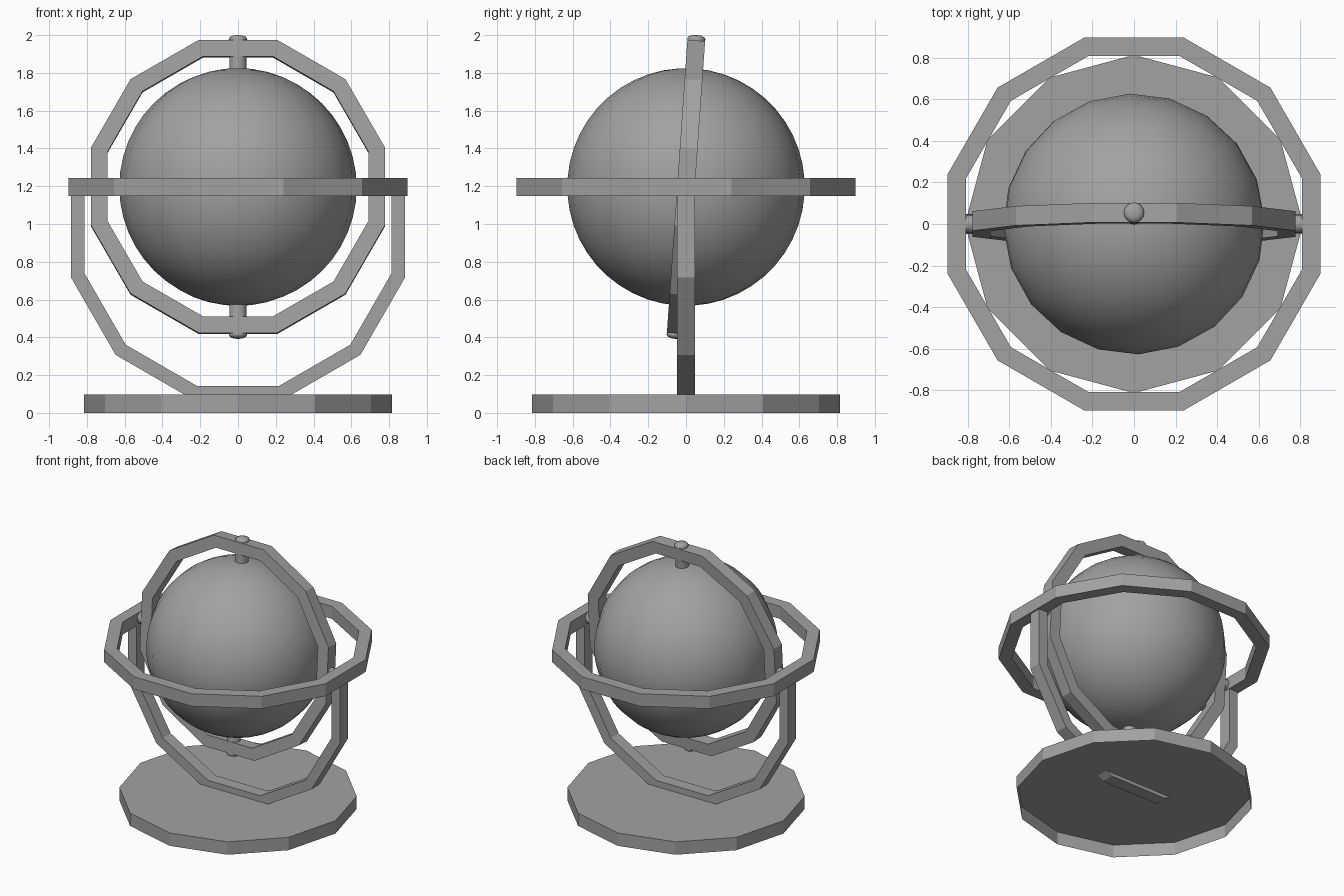
import bpy, bmesh, math
from mathutils import Matrix

if "Cube" in bpy.data.objects:
    bpy.data.objects.remove(bpy.data.objects["Cube"], do_unlink=True)

# Single grey finish
GREY = (0.36, 0.36, 0.36, 1.0)
grey = bpy.data.materials.new("plain grey")
grey.use_nodes = True
grey.diffuse_color = GREY
grey.node_tree.nodes["Principled BSDF"].inputs["Base Color"].default_value = GREY

CENTRE_Z = 1.196
TILT = Matrix.Rotation(math.radians(-4), 4, 'X')
STEP = math.radians(30)


def finish(name, bm, matrix, smooth=None):
    bmesh.ops.recalc_face_normals(bm, faces=bm.faces)
    mesh = bpy.data.meshes.new(name)
    bm.to_mesh(mesh)
    bm.free()
    mesh.materials.append(grey)
    obj = bpy.data.objects.new(name, mesh)
    bpy.context.collection.objects.link(obj)
    obj.matrix_world = matrix
    if smooth:
        bpy.ops.object.select_all(action='DESELECT')
        bpy.context.view_layer.objects.active = obj
        obj.select_set(True)
        bpy.ops.object.shade_smooth_by_angle(angle=math.radians(smooth))
    return obj


def ring(name, outer, inner, depth, matrix, first=0, sides=12):
    """Twelve-sided flat ring in XY; fewer sides gives an open arc.
    Outer and inner are measured to the flats."""
    bm = bmesh.new()
    loops = []
    count = sides if sides == 12 else sides + 1
    for i in range(count):
        a = STEP * (i + first + 0.5)
        section = [(outer, -depth / 2), (outer, depth / 2),
                   (inner, depth / 2), (inner, -depth / 2)]
        k = 1 / math.cos(STEP / 2)
        loops.append([bm.verts.new((r * k * math.cos(a), r * k * math.sin(a), z))
                      for r, z in section])
    for i in range(sides):
        p, q = loops[i], loops[(i + 1) % count]
        for j in range(4):
            n = (j + 1) % 4
            bm.faces.new((p[j], q[j], q[n], p[n]))
    if sides < 12:
        bm.faces.new(loops[0])
        bm.faces.new(loops[-1])
    return finish(name, bm, matrix)


def lathe(name, profile, segments, matrix, smooth):
    """Spin a (radius, height) profile about Z."""
    bm = bmesh.new()
    verts = [bm.verts.new((r, 0, z)) for r, z in profile]
    edges = [bm.edges.new(e) for e in zip(verts, verts[1:])]
    bmesh.ops.spin(bm, geom=verts + edges, cent=(0, 0, 0), axis=(0, 0, 1),
                   angle=math.tau, steps=segments, use_duplicate=False)
    bmesh.ops.remove_doubles(bm, verts=bm.verts, dist=0.0001)
    return finish(name, bm, matrix, smooth)


centre = Matrix.Translation((0, 0, CENTRE_Z))
upright = Matrix.Rotation(math.radians(90), 4, 'X')

# Base: twelve-sided disc, open underneath
bm = bmesh.new()
top = bmesh.ops.create_circle(bm, cap_ends=True, segments=12, radius=0.814)["verts"]
rim = bmesh.ops.extrude_edge_only(bm, edges=[e for e in bm.edges if e.is_boundary])
bmesh.ops.translate(bm, vec=(0, 0, -0.097),
                    verts=[v for v in rim["geom"] if isinstance(v, bmesh.types.BMVert)])
finish("base", bm, Matrix.Translation((0, 0, 0.097)))

# Stand: open arc rising from the base to the horizon ring
ring("stand_arc", 0.885, 0.812, 0.094,
     Matrix.Translation((0, 0, 0.955)) @ upright, first=5, sides=7)

# Rings around the globe
ring("horizon_ring", 0.897, 0.81, 0.094, centre)
ring("meridian_ring", 0.777, 0.69, 0.094, centre @ TILT @ upright)

# Globe, leaning with the meridian ring
bm = bmesh.new()
bmesh.ops.create_uvsphere(bm, u_segments=20, v_segments=24, radius=0.629)
finish("globe", bm, centre @ TILT @ Matrix.Rotation(math.radians(2), 4, 'Z'), 40)

# Polar axle with domed ends
half = [(0.046, 0.60), (0.046, 0.775), (0.049, 0.784), (0.042, 0.797),
        (0.024, 0.804), (0.0, 0.806)]
axle = [(r, -z) for r, z in reversed(half)] + half
lathe("polar_axle", axle, 16, centre @ TILT, 50)

# Side pivots joining the meridian ring to the horizon ring
for side, x in (("left", 0.78), ("right", -0.78)):
    bm = bmesh.new()
    bmesh.ops.create_cone(bm, cap_ends=True, segments=16,
                          radius1=0.044, radius2=0.044, depth=0.09)
    finish(side + "_pivot", bm, Matrix.Translation((x, 0, CENTRE_Z))
           @ Matrix.Rotation(math.radians(90), 4, 'Y'), 40)
